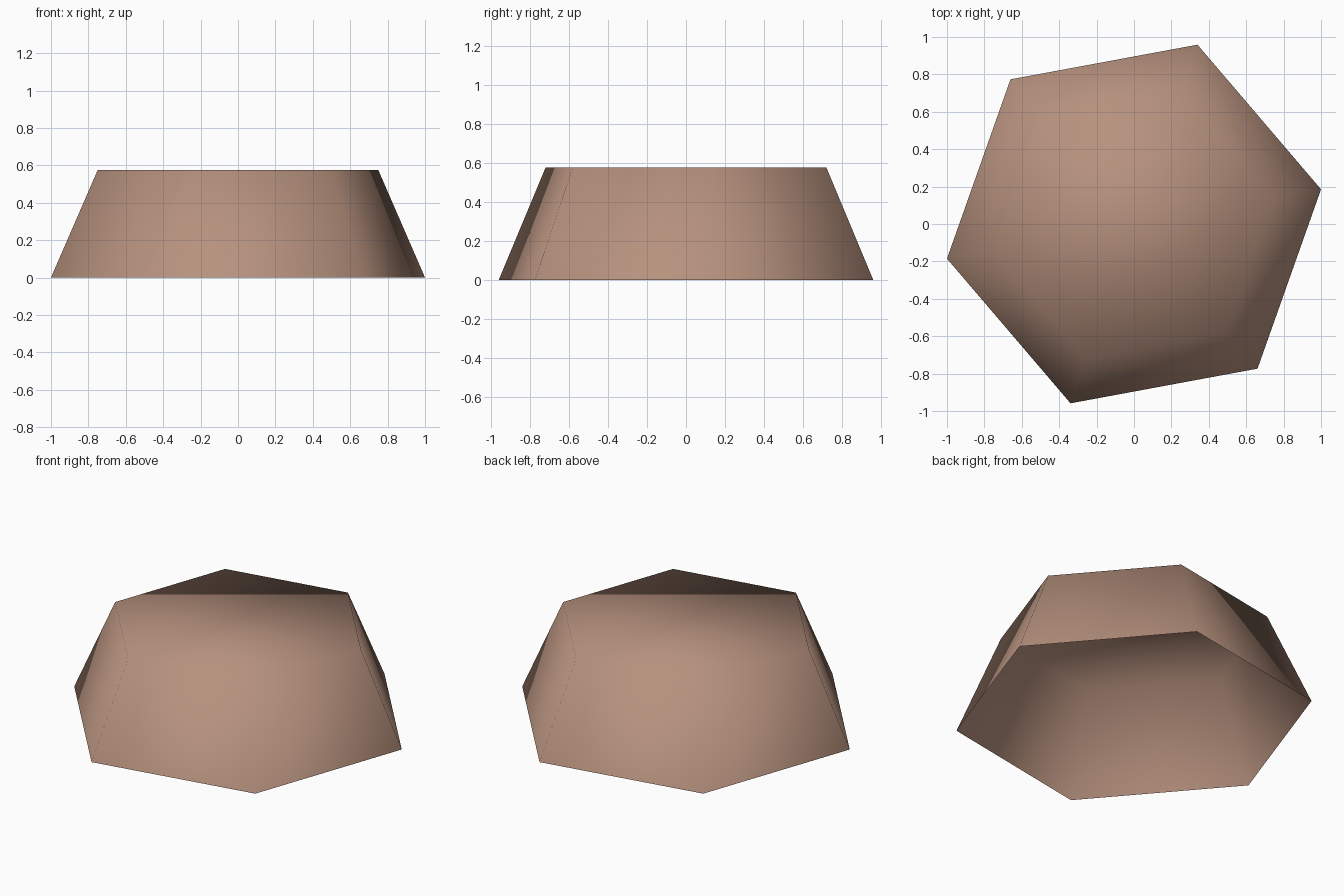
import bpy, bmesh, math

old = bpy.data.objects.get("Cube")
if old:
    bpy.data.objects.remove(old, do_unlink=True)

SIDES = 6
TURN = math.radians(10.5)
COLOUR = (0.47, 0.285, 0.208, 1.0)

# Clay colour
clay = bpy.data.materials.new("warm_clay")
clay.use_nodes = True
clay.diffuse_color = COLOUR
clay.node_tree.nodes["Principled BSDF"].inputs["Base Color"].default_value = COLOUR

bm = bmesh.new()


def ring(radius, z):
    """One hexagon of vertices, counterclockwise from above."""
    angles = [TURN + math.tau * i / SIDES for i in range(SIDES)]
    return [bm.verts.new((radius * math.cos(a), radius * math.sin(a), z)) for a in angles]


# Sloping walls, open underneath
base = ring(1.017, 0)
top = ring(0.763, 0.575)
for i in range(SIDES):
    j = (i + 1) % SIDES
    bm.faces.new((base[i], base[j], top[j], top[i]))

# Flat roof: a middle strip with a corner triangle at each end
bm.faces.new(top[0:3])
bm.faces.new((top[0], top[2], top[3], top[5]))
bm.faces.new(top[3:6])

for face in bm.faces:
    face.smooth = True

mesh = bpy.data.meshes.new("hexagonal_shell")
bm.to_mesh(mesh)
bm.free()
mesh.materials.append(clay)
shell = bpy.data.objects.new("hexagonal_shell", mesh)
bpy.context.collection.objects.link(shell)
